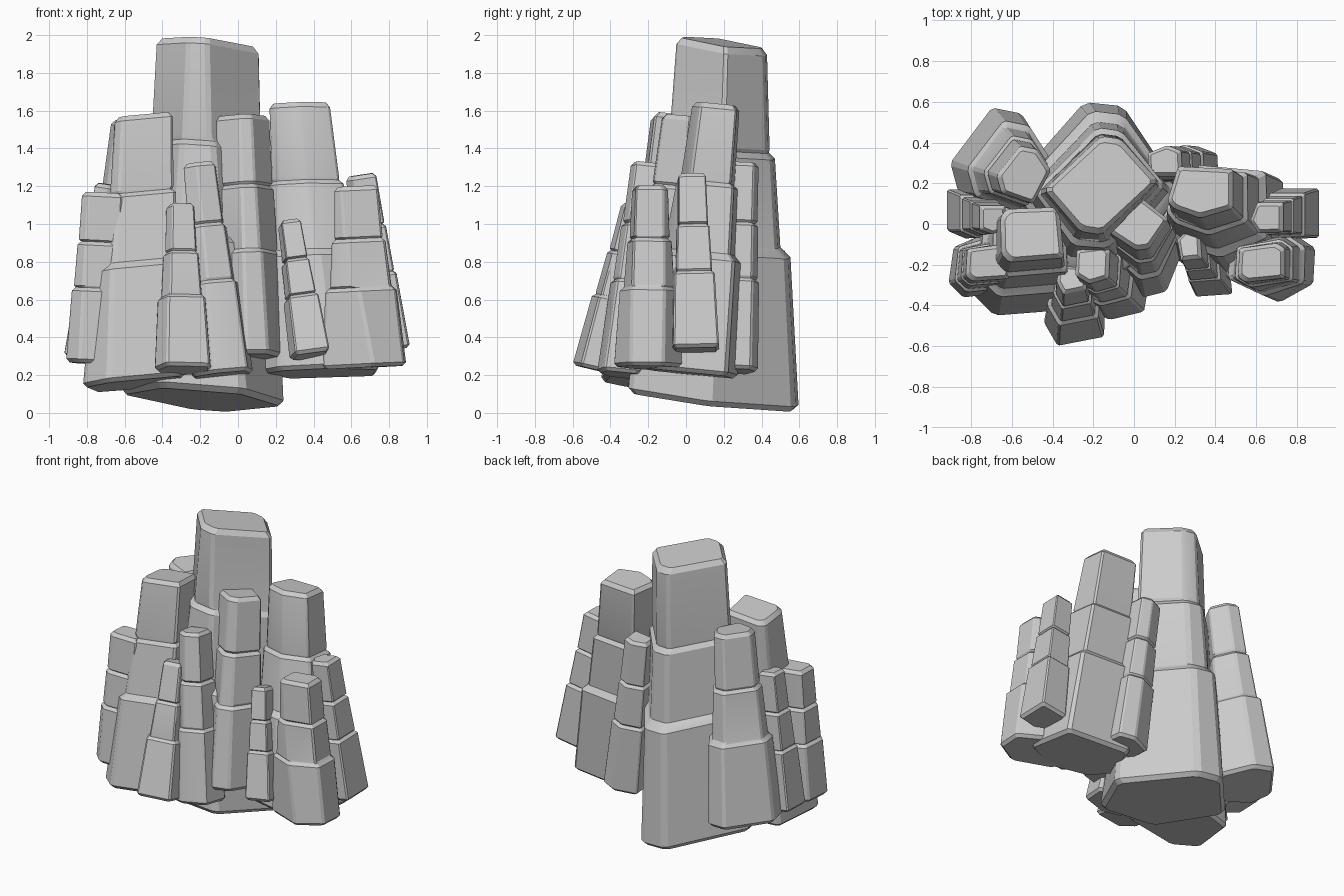
import bpy, bmesh, math
from mathutils import Vector

if "Cube" in bpy.data.objects:
    bpy.data.objects.remove(bpy.data.objects["Cube"])


def section(angles):
    """Faceted outline through the given angles, corners clipped, fitted to +-1."""
    pts = [Vector((math.cos(math.radians(a)), math.sin(math.radians(a)))) for a in angles]
    out = []
    for i, p in enumerate(pts):
        for q in (pts[i - 1], pts[(i + 1) % len(pts)]):
            d = q - p
            out.append(p + d * min(0.3, 0.06 / d.length))
    xs, ys = [p.x for p in out], [p.y for p in out]
    cx, cy = (max(xs) + min(xs)) / 2, (max(ys) + min(ys)) / 2
    wx, wy = (max(xs) - min(xs)) / 2, (max(ys) - min(ys)) / 2
    return [Vector(((p.x - cx) / wx, (p.y - cy) / wy)) for p in out]


def column(name, base, top, base_half, top_half, angles, top_angles=None, tilt=None):
    """Three stacked tapering tiers with chamfered ledges, leaning from base to top."""
    base, top = Vector(base), Vector(top)
    axis = top - base
    if tilt is None:
        tilt = (axis.x / axis.z, axis.y / axis.z)
    c = 0.012 + 0.07 * sum(top_half) / 2
    h = axis.z
    # (height fraction, blend from base to top section, inset)
    levels = [(0, 0, c), (c / h, 0, 0),
              (0.44 - c / h, 0.29, 0), (0.44, 0.30, c), (0.45, 0.55, 0),
              (0.71 - c / h, 0.74, 0), (0.71, 0.75, c), (0.72, 0.88, 0),
              (1 - 1.2 * c / h, 1, 0), (1, 1, c)]
    low, high = section(angles), section(top_angles or angles)
    bm = bmesh.new()
    rings = []
    for f, k, inset in levels:
        hx = base_half[0] + (top_half[0] - base_half[0]) * k - inset
        hy = base_half[1] + (top_half[1] - base_half[1]) * k - inset
        o = base + axis * f
        ring = []
        for a, b in zip(low, high):
            p = a.lerp(b, k)
            ring.append(bm.verts.new((o.x + p.x * hx, o.y + p.y * hy,
                                      o.z - tilt[0] * p.x * hx - tilt[1] * p.y * hy)))
        rings.append(ring)
    n = len(low)
    for a, b in zip(rings, rings[1:]):
        for i in range(n):
            j = (i + 1) % n
            bm.faces.new((a[i], a[j], b[j], b[i]))
    bm.faces.new(rings[0][::-1])
    bm.faces.new(rings[-1])
    bmesh.ops.recalc_face_normals(bm, faces=bm.faces)
    me = bpy.data.meshes.new(name)
    bm.to_mesh(me)
    bm.free()
    ob = bpy.data.objects.new(name, me)
    bpy.context.collection.objects.link(ob)
    bpy.ops.object.select_all(action='DESELECT')
    ob.select_set(True)
    bpy.context.view_layer.objects.active = ob
    bpy.ops.object.shade_smooth_by_angle(angle=math.radians(20))


# Tall central column
column("main_column", (-0.19, 0.145, 0.065), (-0.16, 0.19, 1.96), (0.43, 0.45), (0.27, 0.24),
       [0, 72, 97, 175, 240, 300], [5, 70, 90, 185, 248, 270], tilt=(0.08, 0.12))

# Large columns around it
column("left_column", (-0.53, -0.17, 0.15), (-0.50, -0.05, 1.57), (0.29, 0.28), (0.155, 0.135),
       [35, 75, 135, 205, 240, 310], [50, 135, 150, 212, 230, 320], tilt=(-0.1, 0.1))
column("right_column", (0.44, 0.0, 0.21), (0.325, 0.16, 1.635), (0.31, 0.27), (0.16, 0.125),
       [40, 125, 190, 225, 275, 325], [42, 130, 205, 222, 265, 318], tilt=(-0.02, 0.1))
column("centre_column", (0.06, -0.14, 0.29), (0.02, 0.0, 1.57), (0.19, 0.22), (0.145, 0.125),
       [10, 80, 170, 195, 265, 300], [10, 85, 180, 200, 265, 290])
column("back_left_column", (-0.67, 0.31, 0.26), (-0.54, 0.24, 1.54), (0.23, 0.26), (0.13, 0.14),
       [10, 62, 98, 180, 215, 290])

# Medium columns
column("front_column", (-0.08, -0.33, 0.20), (-0.205, -0.20, 1.32), (0.16, 0.14), (0.085, 0.09),
       [30, 75, 145, 215, 260, 315], [40, 55, 140, 215, 260, 315])
column("left_outer_column", (-0.76, -0.21, 0.26), (-0.715, -0.19, 1.165), (0.15, 0.15), (0.11, 0.09),
       [35, 90, 140, 205, 240, 315], [40, 60, 140, 215, 235, 315])
column("right_front_column", (0.67, -0.20, 0.24), (0.625, -0.19, 1.2), (0.22, 0.18), (0.115, 0.095),
       [25, 75, 150, 200, 280, 330], [40, 60, 140, 215, 235, 320])
column("right_outer_column", (0.79, 0.05, 0.33), (0.65, 0.03, 1.26), (0.12, 0.125), (0.08, 0.075),
       [50, 130, 190, 235, 310])
column("back_right_column", (0.29, 0.27, 0.22), (0.15, 0.31, 1.32), (0.13, 0.11), (0.085, 0.075),
       [45, 85, 145, 220, 320])

# Small columns
column("front_small_column", (-0.29, -0.47, 0.225), (-0.305, -0.27, 1.10), (0.15, 0.13), (0.075, 0.07),
       [30, 140, 190, 235, 325])
column("left_small_column", (-0.82, 0.05, 0.29), (-0.69, 0.02, 1.21), (0.10, 0.12), (0.065, 0.07),
       [45, 135, 225, 270, 320])
column("right_small_column", (0.38, -0.27, 0.30), (0.27, -0.10, 1.01), (0.105, 0.09), (0.06, 0.075),
       [50, 100, 155, 230, 320])
